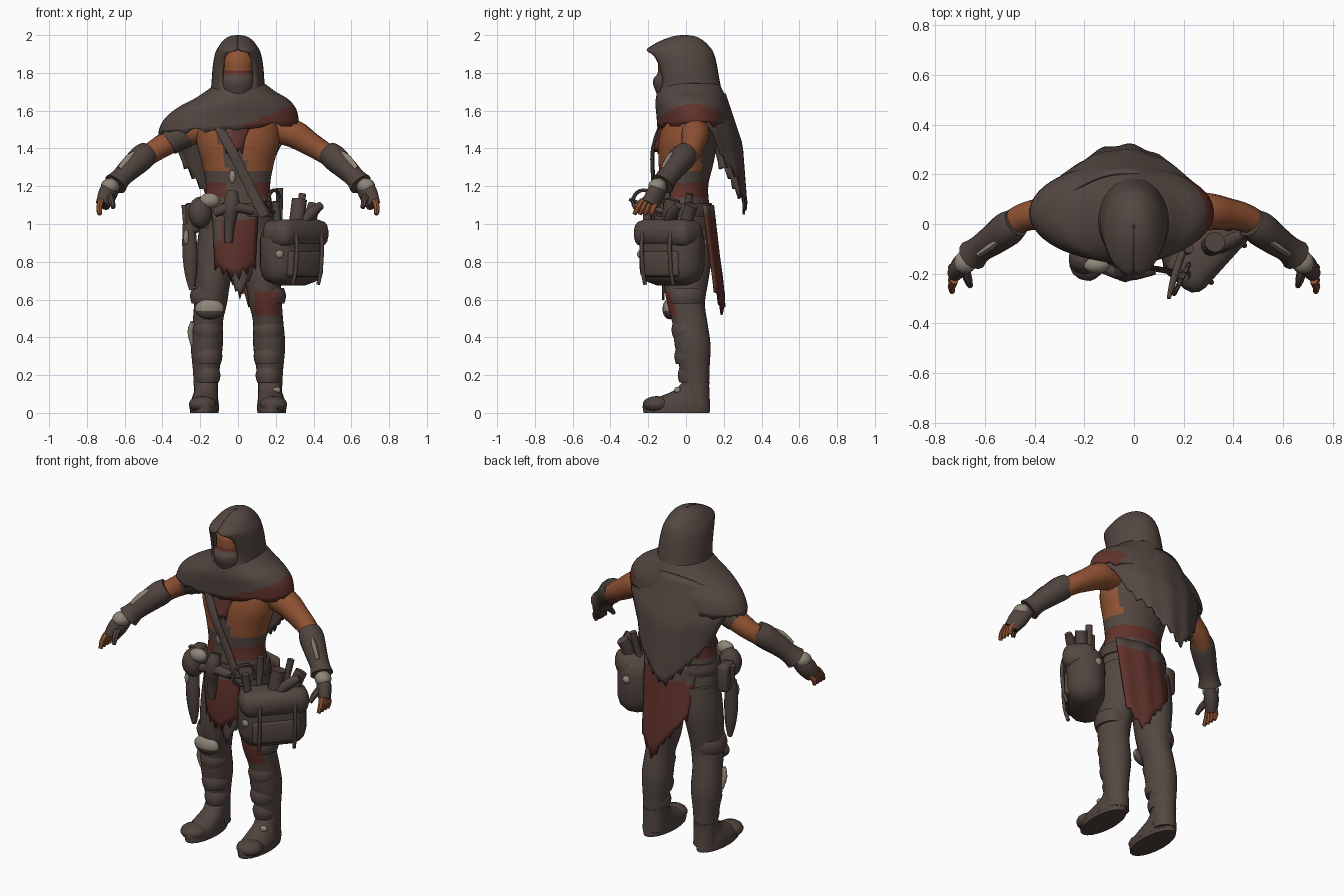
import bpy, bmesh, random
from math import sin, cos, pi, radians
from mathutils import Vector, Matrix

random.seed(4)
if "Cube" in bpy.data.objects:
    bpy.data.objects.remove(bpy.data.objects["Cube"])


def material(name, rgb):
    m = bpy.data.materials.new(name)
    m.use_nodes = True
    m.diffuse_color = (*rgb, 1)
    m.node_tree.nodes["Principled BSDF"].inputs["Base Color"].default_value = (*rgb, 1)
    return m


CLOTH = material("brown cloth", (.088, .063, .053))
LEATHER = material("dark leather", (.08, .057, .048))
SKIN = material("tan skin", (.28, .086, .033))
RED = material("faded red cloth", (.12, .032, .024))
BONE = material("pale bone", (.27, .235, .19))
MATS = [CLOTH, LEATHER, SKIN, RED, BONE]


def finish(name, bm, mat, rule=None, thick=0, angle=50):
    """Turn a bmesh into a smooth object; rule(face centre) may pick another colour."""
    bmesh.ops.recalc_face_normals(bm, faces=bm.faces)
    for f in bm.faces:
        f.material_index = MATS.index((rule and rule(f.calc_center_median())) or mat)
    mesh = bpy.data.meshes.new(name)
    bm.to_mesh(mesh)
    bm.free()
    for m in MATS:
        mesh.materials.append(m)
    ob = bpy.data.objects.new(name, mesh)
    bpy.context.collection.objects.link(ob)
    if thick:
        mod = ob.modifiers.new("thickness", "SOLIDIFY")
        mod.thickness, mod.offset = thick, 0
    bpy.ops.object.select_all(action="DESELECT")
    ob.select_set(True)
    bpy.context.view_layer.objects.active = ob
    bpy.ops.object.shade_smooth_by_angle(angle=radians(angle))


def grid(name, rows, mat, rule=None, closed=True, thick=0):
    bm = bmesh.new()
    vs = [[bm.verts.new(p) for p in row] for row in rows]
    n = len(vs[0])
    for a, b in zip(vs, vs[1:]):
        for i in range(n if closed else n - 1):
            j = (i + 1) % n
            bm.faces.new((a[i], a[j], b[j], b[i]))
    if closed and not thick:
        bm.faces.new(vs[0])
        bm.faces.new(vs[-1])
    finish(name, bm, mat, rule, thick)


def spline(keys, k):
    """Catmull-Rom through key tuples, k steps per span."""
    ks = [keys[0], *keys, keys[-1]]
    out = []
    for p0, p1, p2, p3 in zip(ks, ks[1:], ks[2:], ks[3:]):
        for s in range(k):
            t = s / k
            out.append([b + .5 * t * (c - a + t * (2*a - 5*b + 4*c - d + t * (3*(b - c) + d - a)))
                        for a, b, c, d in zip(p0, p1, p2, p3)])
    return out + [list(keys[-1])]


def loft(name, keys, mat, rule=None, n=20, k=3, thick=0, tilt=0, ragged=0):
    """Horizontal ellipses: x, y, z, x radius, y radius."""
    rows = []
    for x, y, z, rx, ry in spline(keys, k):
        rows.append([Vector((x + rx * cos(a), y + ry * sin(a), z + tilt * rx * cos(a)))
                     for a in (2 * pi * i / n for i in range(n))])
    for p in rows[-1]:
        p.z -= random.uniform(0, ragged)
    grid(name, rows, mat, rule, True, thick)


def tube(name, keys, mat, rule=None, n=10, k=3, flat=1):
    """Round limb along a path of x, y, z, radius."""
    pts = spline(keys, k)
    ps = [Vector(p[:3]) for p in pts]
    span = (ps[-1] - ps[0]).normalized()
    ref = Vector((1, 0, 0)) if abs(span.z) > .85 else Vector((0, 0, 1))
    rows = []
    for i, p in enumerate(ps):
        t = (ps[min(i + 1, len(ps) - 1)] - ps[max(i - 1, 0)]).normalized()
        u = t.cross(ref).normalized()
        w = t.cross(u)
        rows.append([p + pts[i][3] * (u * cos(a) * flat + w * sin(a))
                     for a in (2 * pi * j / n for j in range(n))])
    grid(name, rows, mat, rule)


def blob(name, loc, size, mat, rule=None, turn=0):
    bm = bmesh.new()
    bmesh.ops.create_uvsphere(bm, u_segments=14, v_segments=9, radius=1)
    bm.transform(Matrix.Translation(loc) @ Matrix.Rotation(radians(turn), 4, "Z")
                 @ Matrix.Diagonal((*size, 1)))
    finish(name, bm, mat, rule)


def box(name, loc, size, mat, turn=0, bevel=.02):
    bm = bmesh.new()
    bmesh.ops.create_cube(bm, size=1)
    bm.transform(Matrix.Diagonal((*size, 1)))
    bmesh.ops.bevel(bm, geom=bm.edges[:], offset=bevel, segments=3, profile=.5, affect="EDGES")
    bm.transform(Matrix.Translation(loc) @ Matrix.Rotation(radians(turn), 4, "Z"))
    finish(name, bm, mat)


def sheet(name, fn, nu, nv, mat, rule=None, ragged=0):
    """Hanging cloth: fn(u, v), u from -1 to 1, v from top 0 to bottom 1."""
    rows = [[Vector(fn(2 * i / nu - 1, j / nv)) for i in range(nu + 1)] for j in range(nv + 1)]
    for i, p in enumerate(rows[-1]):
        p.z += random.uniform(.3, 1) * ragged * (1 if i % 2 else -1)
    grid(name, rows, mat, rule, False, .012)


# Torso: bare chest with a wrapped waist
def torso_rule(c):
    if 1.14 < c.z < 1.23:
        return CLOTH if c.y < 0 and -.07 < c.x < .04 else RED
    if c.z < 1.28 or c.y > .08 or -.09 < c.x + (c.z - 1.4) * .3 < .02:
        return CLOTH
    return SKIN


loft("torso", [(0, 0, .80, .16, .11), (0, 0, .95, .195, .135), (0, -.01, 1.08, .185, .135),
               (0, -.01, 1.2, .17, .128), (0, 0, 1.32, .19, .145), (0, .01, 1.44, .22, .155),
               (0, .02, 1.55, .2, .14), (0, .02, 1.66, .1, .1)], CLOTH, torso_rule, 48, 6)
loft("belt", [(0, -.01, 1.04, .2, .15), (0, -.01, 1.07, .205, .155), (0, -.01, 1.11, .195, .145)], LEATHER)
tube("chest_strap", [(-.13, -.12, 1.56, .025), (-.04, -.175, 1.4, .027), (.05, -.175, 1.22, .027),
                     (.14, -.19, 1.04, .027)], LEATHER, flat=.4)
sheet("scarf_end", lambda u, v: (-.02 + .1 * u * (1 - .6 * v), -.13 - .035 * v + .02 * u * u, 1.56 - .17 * v),
      8, 6, CLOTH, lambda c: RED if c.x > -.03 and c.z < 1.5 else None, .02)

# Head, mask and hood
loft("head", [(0, -.02, 1.6, .08, .09), (0, -.03, 1.7, .1, .13), (0, -.04, 1.76, .1, .135),
              (0, -.03, 1.8, .095, .12), (0, -.03, 1.87, .095, .115), (0, -.02, 1.93, .07, .09)], CLOTH,
     lambda c: None if c.z < 1.795 else RED if c.z < 1.81 else SKIN, 20, 5)
hood = [(1.63, .175, -.15, .205, 10), (1.69, .143, -.155, .187, 25), (1.76, .133, -.155, .172, 38),
        (1.83, .128, -.17, .16, 38), (1.885, .12, -.19, .148, 36), (1.912, .113, -.2, .138, 26),
        (1.93, .104, -.2, .128, 2), (1.968, .078, -.135, .092, 0), (1.992, .045, -.07, .05, 0),
        (2.0, .004, -.02, -.005, 0)]
rows = []
for z, rx, front, back, gap in spline(hood, 3):
    g = radians(max(gap, 0))
    angles = [-pi / 2 + g + (2 * pi - 2 * g) * i / 28 for i in range(29)]
    rows.append([((rx * cos(a)), (front + back) / 2 + (back - front) / 2 * sin(a), z - .006) for a in angles])
grid("hood", rows, CLOTH, None, False, .014)

# Shoulder cowl and long back cape
loft("shoulder_cowl", [(0, .02, 1.73, .135, .155), (-.01, .025, 1.68, .205, .175), (-.025, .03, 1.635, .285, .185),
                       (-.04, .04, 1.58, .342, .19), (-.05, .045, 1.52, .365, .19)], CLOTH,
     lambda c: RED if c.x > .05 and c.z < 1.515 + .4 * c.x and c.y < .17 else None,
     56, 6, .014, .075, .03)


def cape(u, v):
    low = 1.06 + .28 * abs(u + .1) ** 1.2
    top = 1.69 - .1 * u * u
    fold = .006 * sin(u * 13) * v
    return (-.04 + u * (.27 + .09 * min(1, v * 4)) * (1 - .33 * v),
            .205 + .07 * min(1, v * 2.2) + .04 * v - (.13 + .04 * min(1, v * 3)) * u * u * (1 - .2 * v) + fold,
            top + (low - top) * v)


sheet("back_cape", cape, 24, 14, CLOTH, None, .022)

# Ragged loincloths
sheet("front_loincloth", lambda u, v: (-.015 + .12 * u * (1 - .12 * v), -.16 + .04 * u * u - .01 * sin(v * 3),
                                       1.06 - (.34 - .07 * abs(u)) * v), 10, 8, RED,
      lambda c: CLOTH if c.z > 1.01 or (c.x < -.09 and c.z > .9) else None, .035)
sheet("under_cloth", lambda u, v: (.01 + .11 * u * (1 - .6 * v), -.12 + .03 * u * u, .85 - (.24 - .1 * abs(u)) * v),
      8, 4, CLOTH, None, .02)
sheet("back_loincloth", lambda u, v: (.035 + .175 * u * (1 - .15 * v), .14 + .06 * v - .05 * u * u + .004 * sin(9 * u),
                                      1.1 - (.57 - .2 * abs(u - .4)) * v), 14, 9, RED,
      lambda c: CLOTH if c.z > 1.02 + .2 * c.x else None, .025)


def knee_patch(c):
    return RED if .085 < c.x < .215 and c.y < -.03 and .51 < c.z < .65 else None


for side, s in (("left", 1), ("right", -1)):
    # Legs and boots
    loft(side + "_leg", [(s * .105, .01, .98, .1, .12), (s * .12, .01, .82, .105, .125), (s * .135, .0, .68, .092, .115),
                         (s * .145, .0, .58, .087, .1), (s * .16, .02, .48, .08, .093),
                         (s * .165, .035, .36, .085, .095), (s * .168, .045, .24, .072, .08),
                         (s * .17, .055, .14, .064, .068), (s * .17, .06, .03, .064, .068)], CLOTH, knee_patch, 28)
    for z, r in ((.62, .093), (.44, .083), (.3, .08), (.2, .07)):
        y = .052 - .085 * z if z < .6 else 0
        loft(side + "_leg_wrap", [(s * .162, y, z - .04, r - .01, r), (s * .162, y, z, r, r + .009),
                                  (s * .162, y, z + .04, r - .012, r)], CLOTH, knee_patch, 28, 2)
    loft(side + "_boot_sole", [(s * .178, -.05, 0, .075, .175), (s * .178, -.05, .025, .078, .178),
                               (s * .178, -.05, .04, .072, .17)], LEATHER, k=1)
    loft(side + "_boot", [(s * .178, -.05, .02, .078, .178), (s * .178, -.05, .05, .076, .172),
                          (s * .174, -.015, .085, .068, .128), (s * .17, .03, .12, .062, .09),
                          (s * .17, .055, .17, .066, .07)], LEATHER)
    blob(side + "_boot_toe", (s * .188, -.155, .045), (.075, .075, .044), LEATHER)
    # Arms with bracers and gloves
    tube(side + "_arm", [(s * .19, .05, 1.5, .07), (s * .29, .05, 1.48, .076), (s * .38, .04, 1.425, .064),
                         (s * .46, .02, 1.375, .056), (s * .56, -.05, 1.30, .05), (s * .65, -.12, 1.21, .036)],
         SKIN, None, 14)
    tube(side + "_bracer", [(s * .475, .005, 1.38, .06), (s * .51, -.02, 1.35, .07), (s * .57, -.065, 1.295, .062),
                            (s * .62, -.1, 1.245, .055), (s * .65, -.125, 1.21, .065)], LEATHER, None, 14)
    tube(side + "_bracer_plate", [(s * .52, -.045, 1.38, .02), (s * .57, -.085, 1.34, .034),
                                  (s * .62, -.12, 1.285, .026)], BONE, None, 8, 3, .5)
    blob(side + "_hand_plate", (s * .678, -.152, 1.2), (.047, .05, .042), BONE, None, s * 40)
    tube(side + "_glove", [(s * .65, -.125, 1.22, .04), (s * .69, -.16, 1.16, .056), (s * .718, -.195, 1.1, .044)],
         LEATHER, None, 12, 3, .75)
    for i in range(4):
        d = (i - 1.5) * .022
        tube(side + "_finger", [(s * (.715 - d * .3), -.195 + d, 1.125, .018), (s * .735, -.215 + d * 1.2, 1.085, .016),
                                (s * .732, -.23 + d * 1.3, 1.05, .011)], SKIN, None, 7, 2)
    tube(side + "_thumb", [(s * .68, -.18, 1.15, .022), (s * .668, -.225, 1.12, .018), (s * .66, -.25, 1.085, .011)],
         LEATHER, None, 7, 2)

tube("right_arm_band", [(-.28, .05, 1.482, .082), (-.33, .045, 1.455, .078), (-.37, .04, 1.43, .072)], LEATHER)

# Right knee guard, shin clasp and small bone fittings
blob("knee_guard", (-.15, -.085, .55), (.08, .04, .055), LEATHER,
     lambda c: BONE if c.z > .54 and c.y < -.085 else None)
tube("shin_clasp", [(-.238, -.02, .48, .014), (-.252, -.01, .43, .016), (-.242, .0, .36, .01)], BONE)
blob("boot_buckle", (.205, -.045, .12), (.022, .018, .018), BONE)

# Satchel on the left hip, with flap, straps and tools
T = 48
turn = Matrix.Rotation(radians(T), 3, "Z")


def at(along, out, z):
    return Vector((.283, -.075, z)) + turn @ Vector((along, -out, 0))


box("satchel", at(0, 0, .845), (.38, .215, .34), LEATHER, T, .095)
box("satchel_flap", at(0, .03, .95), (.385, .19, .15), CLOTH, T, .06)
box("satchel_pocket", at(0, .09, .79), (.27, .05, .14), CLOTH, T, .022)
for a in (-.1, .1):
    tube("satchel_strap", [(*at(a, .11, .98), .011), (*at(a, .128, .9), .011), (*at(a, .12, .76), .011),
                           (*at(a, .1, .68), .01)], LEATHER)
for a, o, z in ((-.16, .06, .84), (.155, -.07, .9)):
    blob("satchel_patch", at(a, o, z), (.025, .025, .025), BONE)
for a, o, lean, top, r in ((-.14, .03, -.02, 1.12, .022), (-.07, -.03, .01, 1.19, .02), (0, .03, .03, 1.13, .042),
                           (.06, -.02, .05, 1.16, .02), (.11, .02, .05, 1.1, .035)):
    tube("satchel_tool", [(*at(a, o, .96), r), (*at(a + lean / 2, o, 1.05), r), (*at(a + lean, o, top), r)], LEATHER)
ring = [(*(at(-.17, .03, 1.12) + .06 * Vector((.5 * cos(t), cos(t), sin(t)))), .01)
        for t in (2 * pi * i / 16 for i in range(16))]
for i, p in enumerate(ring):
    tube("rope_loop", [p, ring[(i + 1) % 16]], CLOTH, None, 6, 1)
tube("satchel_spike", [(.2, -.1, 1.06, .016), (.16, -.22, 1.1, .014), (.14, -.3, 1.13, .008)], LEATHER)
tube("horn_tool", [(.33, -.1, 1.0, .025), (.39, -.07, 1.06, .03), (.44, -.04, 1.1, .02)], LEATHER)

# Belt pouches and sheath on the right hip
blob("belt_pouch", (-.2, -.14, 1.06), (.065, .065, .085), LEATHER)
blob("pouch_trim", (-.15, -.165, 1.125), (.055, .035, .04), BONE)
blob("waist_charm", (-.03, -.14, 1.25), (.018, .015, .035), BONE)
tube("belt_roll", [(-.03, -.17, 1.17, .03), (-.035, -.19, 1.1, .045), (-.045, -.185, 1.0, .03),
                   (-.05, -.18, .9, .022)], LEATHER)
tube("belt_roll_cross", [(-.12, -.175, 1.06, .025), (-.03, -.2, 1.09, .03), (.08, -.18, 1.07, .025)], LEATHER)
box("hip_pouch", (-.245, -.03, 1.03), (.07, .11, .16), LEATHER, 10)
tube("knife_sheath", [(-.26, -.06, 1.0, .035), (-.255, -.07, .86, .042), (-.25, -.07, .74, .034),
                      (-.245, -.07, .65, .014)], LEATHER, flat=.8)
tube("knife_handle", [(-.275, -.05, .99, .016), (-.28, -.04, 1.1, .02)], CLOTH)
blob("sheath_trim", (-.275, -.095, .93), (.014, .014, .04), BONE)
